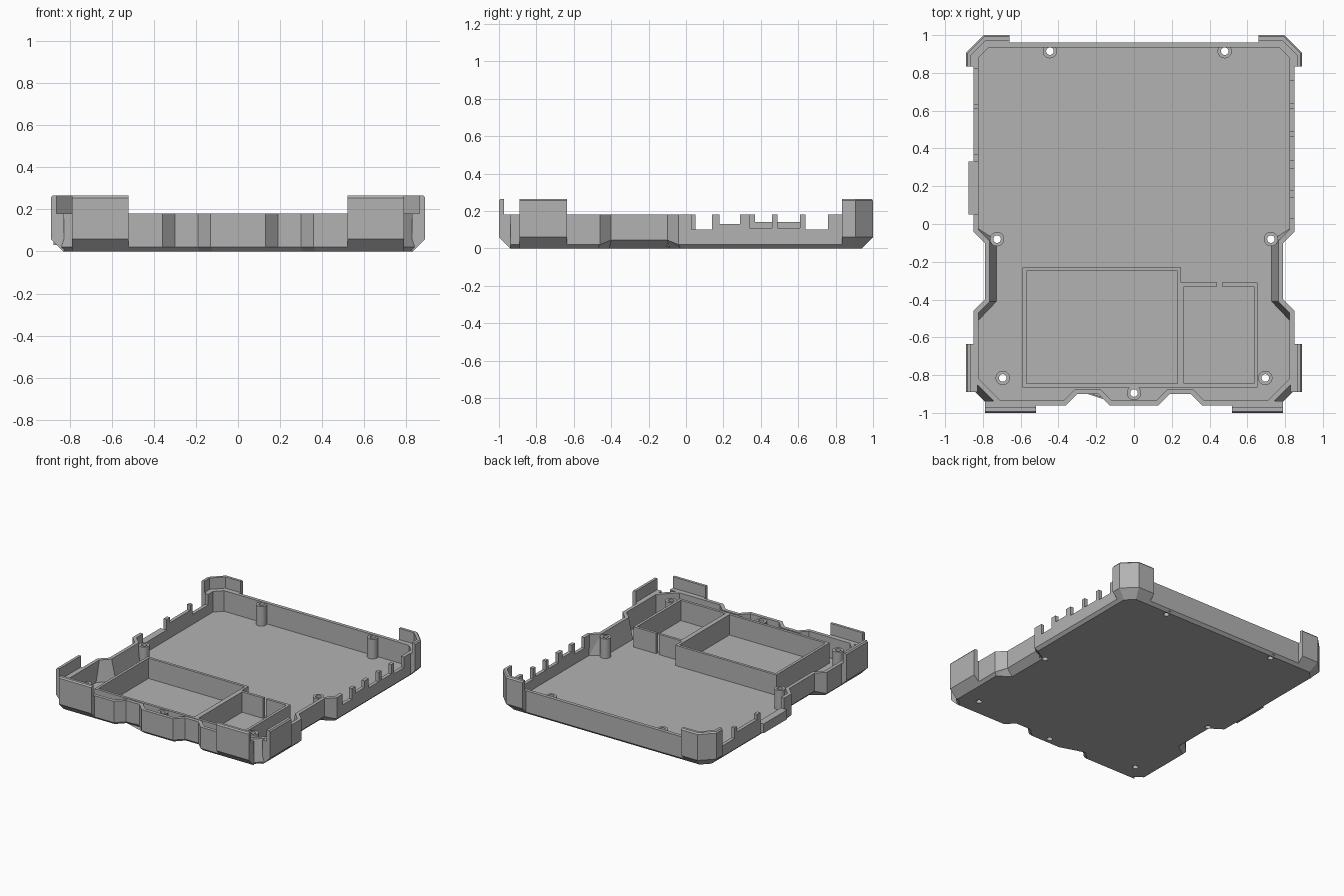
import bpy, bmesh, math
from mathutils import Vector

cube = bpy.data.objects.get("Cube")
if cube:
    bpy.data.objects.remove(cube, do_unlink=True)

grey = bpy.data.materials.new("plain grey")
grey.use_nodes = True
colour = (0.45, 0.45, 0.45, 1)
grey.diffuse_color = colour
grey.node_tree.nodes["Principled BSDF"].inputs["Base Color"].default_value = colour

WALL, RIM, FLOOR = 0.026, 0.18, 0.025


def finish(name, bm):
    bmesh.ops.recalc_face_normals(bm, faces=bm.faces)
    mesh = bpy.data.meshes.new(name)
    bm.to_mesh(mesh)
    bm.free()
    mesh.materials.append(grey)
    obj = bpy.data.objects.new(name, mesh)
    bpy.context.collection.objects.link(obj)
    return obj


def add_box(bm, x0, x1, y0, y1, z0, z1):
    verts = bmesh.ops.create_cube(bm, size=1)["verts"]
    for v in verts:
        v.co = Vector((x1 if v.co.x > 0 else x0, y1 if v.co.y > 0 else y0,
                       z1 if v.co.z > 0 else z0))


def boxes(name, items):
    bm = bmesh.new()
    for item in items:
        add_box(bm, *item)
    return finish(name, bm)


def pillars(name, spots, radius, z0, z1):
    bm = bmesh.new()
    for x, y in spots:
        made = bmesh.ops.create_cone(bm, cap_ends=True, segments=24, radius1=radius,
                                     radius2=radius, depth=z1 - z0)["verts"]
        bmesh.ops.translate(bm, verts=made, vec=(x, y, (z0 + z1) / 2))
    return finish(name, bm)


def offset(path, d, closed=True):
    """Move a counterclockwise path outward by d with mitred corners."""
    result, n = [], len(path)
    for i, p in enumerate(path):
        p = Vector(p)
        before = p - Vector(path[i - 1]) if closed or i > 0 else None
        after = Vector(path[(i + 1) % n]) - p if closed or i < n - 1 else None
        a, b = [Vector((e.y, -e.x)).normalized() for e in (before or after, after or before)]
        result.append(p + (a + b) * d / (1 + a.dot(b)))
    return result


def skin(bm, rings, wrap=False):
    for a, b in zip(rings, rings[1:] + rings[:1] if wrap else rings[1:]):
        for i in range(len(a)):
            j = (i + 1) % len(a)
            bm.faces.new((a[i], a[j], b[j], b[i]))


def cut(obj, cutter):
    mod = obj.modifiers.new("cut", "BOOLEAN")
    mod.operation, mod.solver, mod.object = "DIFFERENCE", "EXACT", cutter
    bpy.context.view_layer.objects.active = obj
    bpy.ops.object.modifier_apply(modifier=mod.name)


def mirror(obj):
    obj.modifiers.new("mirror", "MIRROR").use_mirror_merge = False


# Tray outline: right half from front centre to back, then mirrored
CORNER, WAIST = (4, 5), (7, 8)
half = [(0.13, -0.96), (0.19, -0.90), (0.30, -0.90), (0.36, -0.96), (0.72, -0.96),
        (0.85, -0.83), (0.85, -0.46), (0.79, -0.40), (0.79, -0.10), (0.85, -0.04),
        (0.85, 0.89), (0.78, 0.96)]


def full(points):
    return points + [(-x, y) for x, y in reversed(points)]


low = list(half)
low[CORNER[0]], low[CORNER[1]] = (0.77, -0.96), (0.85, -0.88)
scooped = list(low)
inner = list(half)
for i in WAIST:
    scooped[i] = (half[i][0] - 0.03, half[i][1])
    inner[i] = (half[i][0] - 0.035, half[i][1])
inner[6] = (0.85, -0.50)

count = len(half)
waist_all = set(WAIST) | {2 * count - 1 - i for i in WAIST}
bm = bmesh.new()
rings = []
for pts, d, z in ((scooped, -0.02, 0), (low, 0, 0.02), (half, 0, RIM),
                  (half, -WALL, RIM), (inner, -WALL, FLOOR)):
    ring = []
    for i, p in enumerate(offset(full(pts), d)):
        height = 0.045 if z == 0.02 and i in waist_all else z
        ring.append(bm.verts.new((p.x, p.y, height)))
    rings.append(ring)
skin(bm, rings)
caps = [bm.faces.new(rings[0]), bm.faces.new(rings[-1])]
bmesh.ops.triangulate(bm, faces=bm.faces[:])
tray = finish("tray", bm)

# Side plate under the left-hand opening
plate = boxes("side_plate", [(-0.877, -0.84, 0.05, 0.33, 0.03, 0.10)])

# Port openings in both side walls: y start, y end, sill height
right_ports = [(0.03, 0.14, 0.10), (0.18, 0.29, 0.13), (0.34, 0.46, 0.11),
               (0.49, 0.61, 0.11), (0.64, 0.76, 0.10)]
left_ports = [(0.05, 0.33, 0.10), (0.37, 0.61, 0.14), (0.635, 0.82, 0.10)]
ports = boxes("port_cutter",
              [(0.80, 0.95, a, b, z, 0.3) for a, b, z in right_ports]
              + [(-0.95, -0.80, a, b, z, 0.3) for a, b, z in left_ports])

# Screw bosses with holes through the floor
spots = [(-0.445, 0.915), (0.48, 0.915), (0, -0.895)]
for s in (-1, 1):
    spots += [(s * 0.725, -0.08), (s * 0.695, -0.815)]
bosses = pillars("screw_bosses", spots, 0.038, 0.01, 0.172)
holes = pillars("hole_cutter", spots, 0.02, -0.1, 0.4)

cut(tray, ports)
cut(tray, holes)
cut(bosses, holes)
for helper in (ports, holes):
    bpy.data.objects.remove(helper, do_unlink=True)
for obj in bpy.context.view_layer.objects:
    obj.select_set(obj == bosses)
bpy.context.view_layer.objects.active = bosses
bpy.ops.object.shade_smooth_by_angle(angle=math.radians(30))

# Inner compartments
T = 0.02
boxes("large_compartment", [
    (-0.59, 0.25, -0.23 - T, -0.23, 0.01, 0.178),
    (-0.59, -0.59 + T, -0.865, -0.23, 0.01, 0.178),
    (0.23, 0.25, -0.865, -0.23, 0.01, 0.178),
    (-0.59, 0.25, -0.865, -0.865 + T, 0.01, 0.178)])
boxes("small_compartment", [
    (0.25, 0.44, -0.31 - T, -0.31, 0.01, 0.178),
    (0.465, 0.655, -0.31 - T, -0.31, 0.01, 0.178),
    (0.25, 0.265, -0.865, -0.31, 0.01, 0.178),
    (0.655 - T, 0.655, -0.865, -0.31, 0.01, 0.178),
    (0.25, 0.655, -0.865, -0.865 + T, 0.01, 0.178)])

# Corner bumpers: one section swept along each path
section = [(-0.02, 0), (0.04, 0.06), (0.04, 0.255), (0.032, 0.265), (0.012, 0.265),
           (0.012, RIM), (-0.022, RIM), (-0.022, 0)]


def bumper(name, path):
    bm = bmesh.new()
    columns = []
    for d, z in section:
        columns.append([bm.verts.new((p.x, p.y, z)) for p in offset(path, d, False)])
    loops = [list(loop) for loop in zip(*columns)]
    skin(bm, loops)
    ends = [bm.faces.new(loops[0]), bm.faces.new(loops[-1])]
    bmesh.ops.triangulate(bm, faces=ends)
    mirror(finish(name, bm))


bumper("front_bumper", [(0.52, -0.96), (0.79, -0.96)])
bumper("side_bumper", [(0.85, -0.89), (0.85, -0.635)])
bumper("back_corner_bumper", [(0.85, 0.835), (0.85, 0.89), (0.78, 0.96), (0.66, 0.96)])
